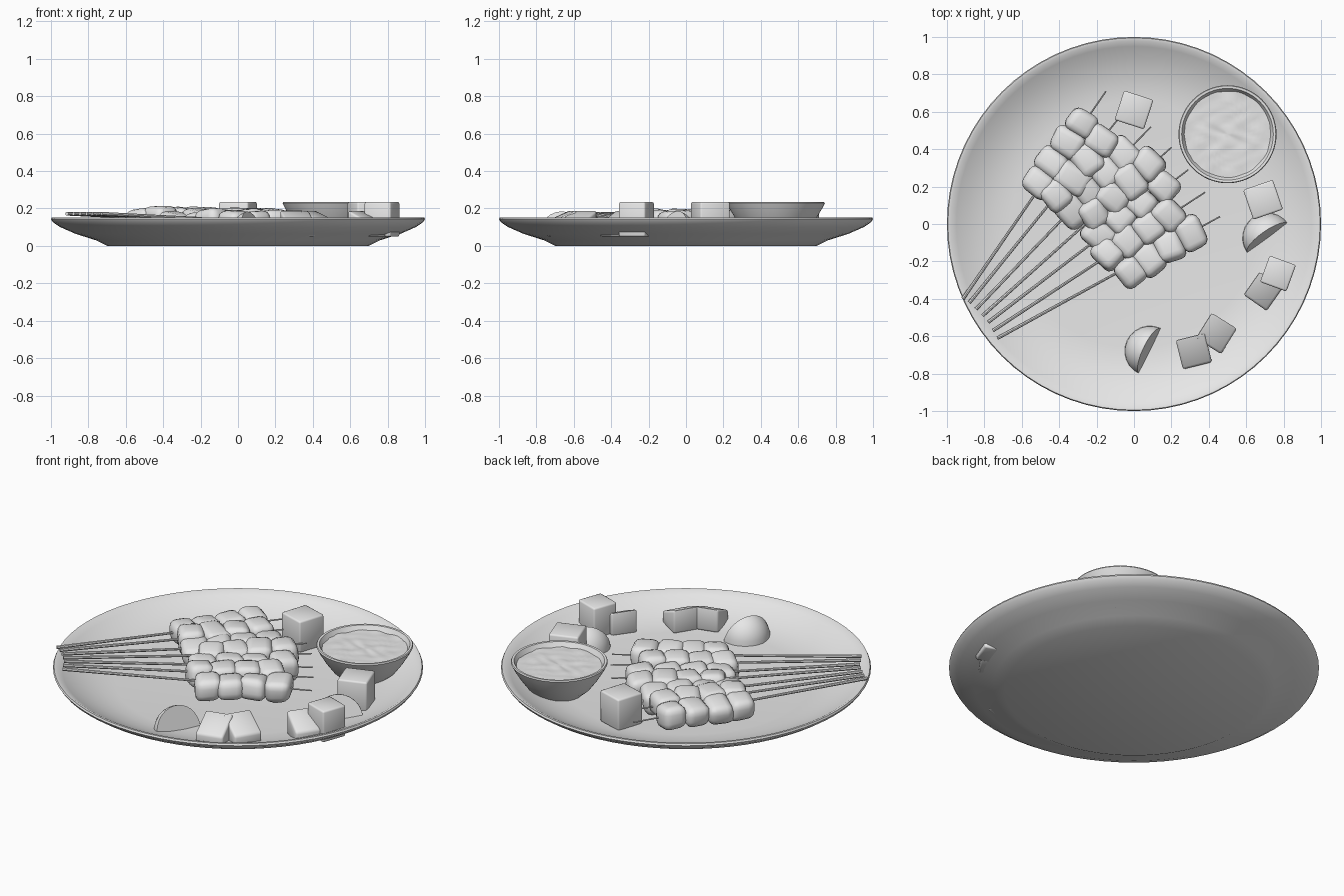
import bpy, bmesh, math, random
from mathutils import Vector, Matrix

if "Cube" in bpy.data.objects:
    bpy.data.objects.remove(bpy.data.objects["Cube"])

random.seed(4)
grey = bpy.data.materials.new("plain_grey")
grey.diffuse_color = (0.8, 0.8, 0.8, 1)
grey.use_nodes = True
grey.node_tree.nodes["Principled BSDF"].inputs["Base Color"].default_value = grey.diffuse_color


def finish(name, bm, angle=35):
    bmesh.ops.recalc_face_normals(bm, faces=bm.faces)
    me = bpy.data.meshes.new(name)
    bm.to_mesh(me)
    bm.free()
    me.materials.append(grey)
    ob = bpy.data.objects.new(name, me)
    bpy.context.collection.objects.link(ob)
    bpy.ops.object.select_all(action='DESELECT')
    ob.select_set(True)
    bpy.context.view_layer.objects.active = ob
    bpy.ops.object.shade_smooth_by_angle(angle=math.radians(angle))
    return ob


def lathe(name, profile, loc=(0, 0, 0), steps=64, ripple=0):
    bm = bmesh.new()
    vs = [bm.verts.new((r, 0, z)) for r, z in profile]
    es = [bm.edges.new(p) for p in zip(vs, vs[1:])]
    bmesh.ops.spin(bm, geom=vs + es, cent=(0, 0, 0), axis=(0, 0, 1),
                   angle=math.tau, steps=steps)
    bmesh.ops.remove_doubles(bm, verts=bm.verts, dist=1e-4)
    for v in bm.verts:
        if ripple:
            v.co.z += ripple * (math.sin(43 * v.co.x + 2 * math.sin(25 * v.co.y))
                                * math.sin(57 * v.co.y + 1))
    bmesh.ops.translate(bm, verts=bm.verts, vec=loc)
    return finish(name, bm)


# Plate: foot, flared underside, rim and dished inside
lathe("plate", [(0, 0), (0.70, 0), (0.76, 0.03), (0.87, 0.065), (0.95, 0.10),
                (0.99, 0.127), (1.0, 0.143), (0.995, 0.153), (0.98, 0.152),
                (0.95, 0.134), (0.89, 0.104), (0.82, 0.077), (0.74, 0.058),
                (0.66, 0.05), (0, 0.05)], steps=72)

# Sauce bowl and the rippled sauce in it
BOWL = (0.50, 0.48, 0)
lathe("sauce_bowl", [(0, 0.05), (0.13, 0.05), (0.175, 0.09), (0.215, 0.145),
                     (0.248, 0.20), (0.262, 0.228), (0.258, 0.235),
                     (0.245, 0.234), (0.232, 0.21), (0.20, 0.16), (0, 0.10)],
      BOWL)
lathe("sauce", [(0.234 * i / 10, 0.208) for i in range(11)], BOWL, 48, 0.004)


def stick(name, a, b):
    a, b = Vector(a), Vector(b)
    d = b - a
    bm = bmesh.new()
    bmesh.ops.create_cone(bm, cap_ends=True, segments=8, radius1=0.010,
                          radius2=0.004, depth=d.length)
    rot = d.to_track_quat('Z', 'Y').to_matrix().to_4x4()
    bmesh.ops.transform(bm, verts=bm.verts,
                        matrix=Matrix.Translation((a + b) / 2) @ rot)
    finish(name, bm)


def block(name, loc, size, rot, bevel, jitter=0, slope=0, segments=3, tilt=0):
    """Rounded box; slope lowers the top along its local -y side."""
    bm = bmesh.new()
    bmesh.ops.create_cube(bm, size=1)
    for v in bm.verts:
        if slope and v.co.z > 0 and v.co.y < 0:
            v.co.z -= slope
        v.co = Vector([c * s * (1 + random.uniform(-jitter, jitter))
                       for c, s in zip(v.co, size)])
    bmesh.ops.bevel(bm, geom=bm.edges[:], offset=bevel, segments=segments,
                    profile=0.5, affect='EDGES', clamp_overlap=True)
    m = (Matrix.Translation(loc) @ Matrix.Rotation(math.radians(rot), 4, 'Z')
         @ Matrix.Rotation(tilt, 4, 'X'))
    bmesh.ops.transform(bm, verts=bm.verts, matrix=m)
    finish(name, bm, 60)


# Skewers: handle end, tip end, first and last chunk (x, y), count, lift
skewers = [
    ((-.915, -.40), (-.15, .71), (-.51, .22), (-.28, .54), 4, .010),
    ((-.88, -.42), (-.07, .58), (-.41, .15), (-.17, .44), 4, .016),
    ((-.845, -.455), (.09, .52), (-.33, .07), (-.06, .37), 4, -.005),
    ((-.81, -.49), (.20, .41), (-.21, .05), (.08, .32), 4, .006),
    ((-.78, -.525), (.29, .29), (-.19, -.06), (.16, .20), 4, -.006),
    ((-.755, -.57), (.38, .17), (-.14, -.16), (.18, .05), 4, .004),
    ((-.73, -.61), (.46, .04), (-.02, -.26), (.30, -.05), 4, -.004),
]
for i, (a, b, first, last, n, lift) in enumerate(skewers, 1):
    stick(f"skewer_stick_{i}", (*a, 0.172), (*b, 0.118 + lift))
    first, last = Vector(first), Vector(last)
    ang = math.degrees(math.atan2(*(last - first).yx))
    for k in range(n):
        p = first.lerp(last, k / (n - 1))
        size = (0.148, random.uniform(0.155, 0.185), random.uniform(0.115, 0.135))
        block(f"meat_chunk_{i}_{k + 1}", (p.x, p.y, 0.128 + lift), size,
              ang + random.uniform(-14, 14), 0.042, 0.13,
              tilt=random.uniform(-0.2, 0.2))

# Upright rice cubes
for i, (x, y, s, r) in enumerate([(0, .61, .165, -18), (.69, .13, .168, 19),
                                  (.77, -.265, .15, -20)], 1):
    block(f"rice_cube_{i}", (x, y, 0.142), (s, s, 0.186), r, 0.010, segments=2)

# Slanted vegetable pieces
for i, (x, y, s, r) in enumerate([(.69, -.36, .15, 55), (.44, -.585, .16, 58),
                                  (.32, -.68, .16, 14)], 1):
    block(f"slanted_piece_{i}", (x, y, 0.12), (s, s, 0.14), r, 0.012,
          slope=0.5, segments=2)


# Half-moon wedges: quarter ellipsoids with a leaning cut face
def wedge(name, loc, rot):
    bm = bmesh.new()
    bmesh.ops.create_uvsphere(bm, u_segments=24, v_segments=16, radius=1)
    for co, no in (((0, 0, 0), (0, 0, -1)), ((0, 0, 0), (0, -1, 0.3))):
        cut = bmesh.ops.bisect_plane(bm, geom=bm.verts[:] + bm.edges[:] + bm.faces[:],
                                     plane_co=co, plane_no=no, clear_outer=True)
        rim = [e for e in cut['geom_cut'] if isinstance(e, bmesh.types.BMEdge)]
        bmesh.ops.holes_fill(bm, edges=rim)
    m = (Matrix.Translation(loc) @ Matrix.Rotation(math.radians(rot), 4, 'Z')
         @ Matrix.Diagonal((0.135, 0.135, 0.14, 1)))
    bmesh.ops.transform(bm, verts=bm.verts, matrix=m)
    finish(name, bm)


wedge("half_moon_wedge_1", (0.085, -0.68, 0.05), 65)
wedge("half_moon_wedge_2", (0.715, -0.075, 0.052), 35)
